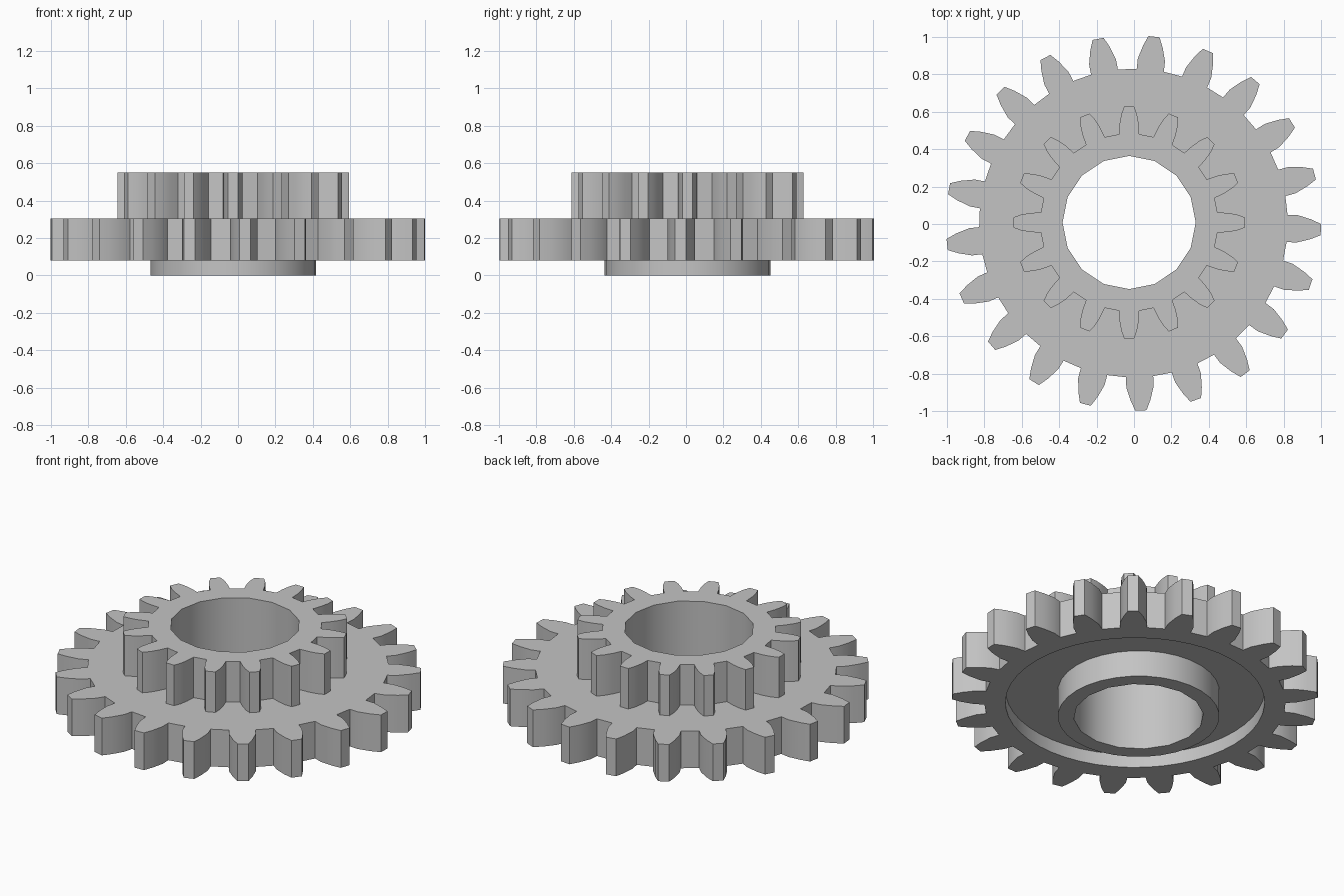
import bpy
import bmesh
from math import sin, cos, asin, pi, radians

default_cube = bpy.data.objects.get("Cube")
if default_cube:
    bpy.data.objects.remove(default_cube, do_unlink=True)

grey = bpy.data.materials.new("plain grey")
grey.use_nodes = True
colour = (0.55, 0.55, 0.55, 1)
grey.diffuse_color = colour
grey.node_tree.nodes["Principled BSDF"].inputs["Base Color"].default_value = colour


def circle(centre, radius, sides):
    """Outline of a regular polygon."""
    steps = [2 * pi * i / sides for i in range(sides)]
    return [(centre[0] + radius * cos(a), centre[1] + radius * sin(a)) for a in steps]


def gear(centre, teeth, phase, flank):
    """Outline of a gear; flank lists (radius, half width) from root to tip."""
    outline = []
    sides = [(r, -asin(h / r)) for r, h in flank]
    sides += [(r, -a) for r, a in reversed(sides)]
    for i in range(teeth):
        middle = radians(phase) + 2 * pi * i / teeth
        for r, a in sides:
            outline.append((centre[0] + r * cos(middle + a),
                            centre[1] + r * sin(middle + a)))
    return outline


def ring_solid(name, section):
    """Closed solid from a cycle of (outline, height): equal heights make a
    flat cap with a hole, equal outlines make a wall."""
    bm = bmesh.new()
    loops = []
    for outline, z in section:
        verts = [bm.verts.new((x, y, z)) for x, y in outline]
        edges = [bm.edges.new((v, verts[i - 1])) for i, v in enumerate(verts)]
        loops.append((outline, z, verts, edges))
    for low, high in zip(loops, loops[1:] + loops[:1]):
        if low[1] == high[1]:
            bmesh.ops.triangle_fill(bm, edges=low[3] + high[3], use_beauty=True)
        else:
            a, b = low[2], high[2]
            for i in range(len(a)):
                bm.faces.new((a[i - 1], a[i], b[i], b[i - 1]))
    bmesh.ops.recalc_face_normals(bm, faces=bm.faces[:])
    mesh = bpy.data.meshes.new(name)
    bm.to_mesh(mesh)
    bm.free()
    mesh.materials.append(grey)
    obj = bpy.data.objects.new(name, mesh)
    bpy.context.collection.objects.link(obj)
    bpy.ops.object.select_all(action="DESELECT")
    obj.select_set(True)
    bpy.context.view_layer.objects.active = obj
    bpy.ops.object.shade_smooth_by_angle(angle=radians(30))
    return obj


# The small gear, hub and bore share an axis slightly off the large gear's
large_axis = (-0.003, 0.005)
small_axis = (-0.026, 0.008)
FLOOR, RIM, STEP, TOP = 0.16, 0.08, 0.305, 0.55

bore = circle(small_axis, 0.356, 16)
hub_outline = circle(small_axis, 0.443, 32)
recess = circle(large_axis, 0.71, 48)
large_outline = gear(large_axis, 21, -2,
                     [(0.825, 0.073), (0.88, 0.073), (0.95, 0.053), (1.003, 0.03)])
small_outline = gear(small_axis, 16, 0,
                     [(0.475, 0.054), (0.53, 0.051), (0.58, 0.042), (0.62, 0.027)])

# Large gear, hollowed underneath
ring_solid("large_gear", [(large_outline, RIM), (large_outline, STEP), (bore, STEP),
                          (bore, FLOOR), (recess, FLOOR), (recess, RIM)])

# Small gear on top
ring_solid("small_gear", [(small_outline, STEP), (small_outline, TOP),
                          (bore, TOP), (bore, STEP)])

# Hub collar below
ring_solid("hub_collar", [(hub_outline, 0), (hub_outline, FLOOR),
                          (bore, FLOOR), (bore, 0)])
